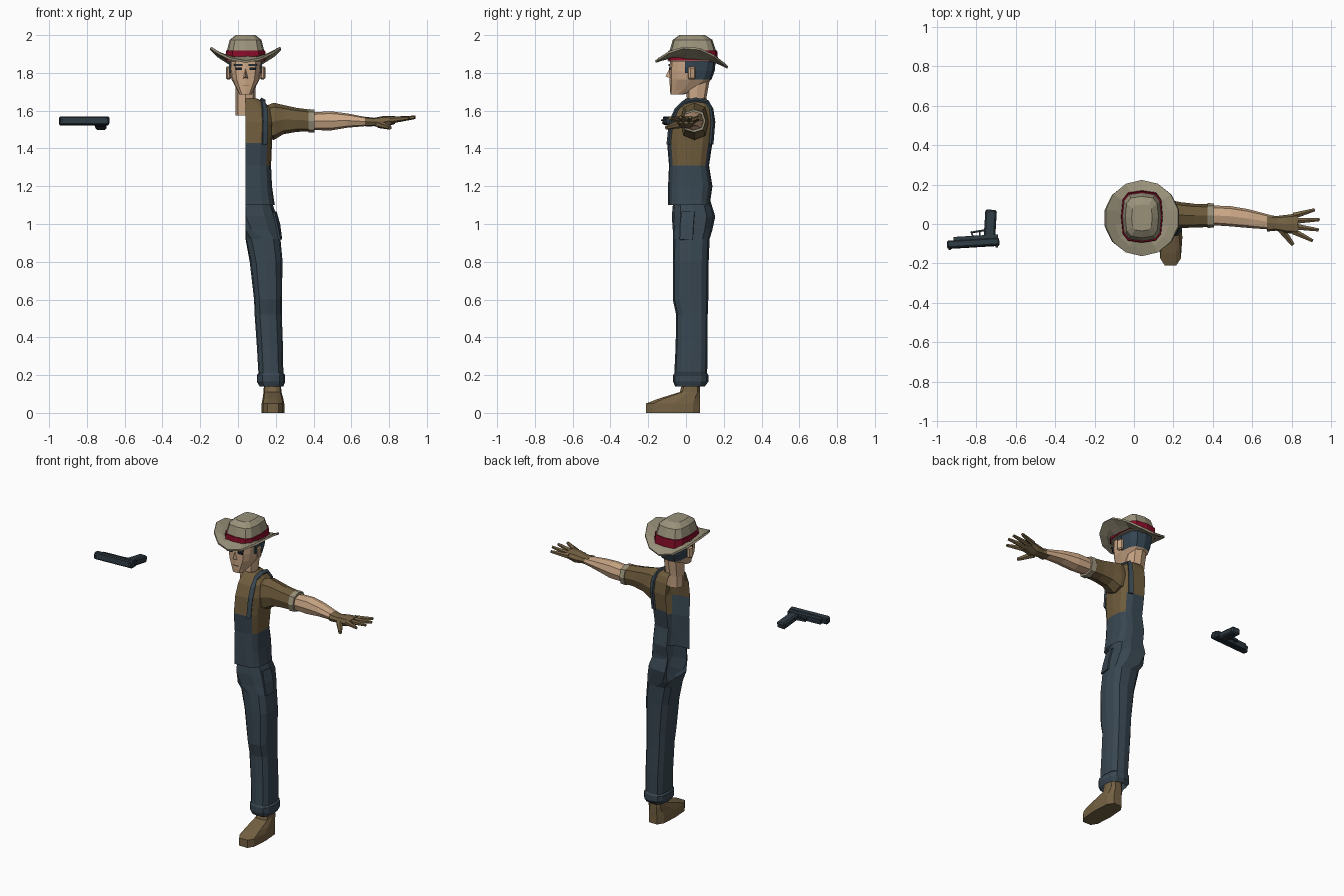
import bpy, bmesh, math
from mathutils import Matrix, Vector

if "Cube" in bpy.data.objects:
    bpy.data.objects.remove(bpy.data.objects["Cube"])

MID = 0.04  # plane where the half body is cut


def material(name, *rgb):
    m = bpy.data.materials.new(name)
    m.use_nodes = True
    m.diffuse_color = (*rgb, 1)
    m.node_tree.nodes["Principled BSDF"].inputs["Base Color"].default_value = (*rgb, 1)
    return m


denim = material("denim", .040, .062, .082)
shirt = material("brown shirt", .155, .105, .045)
skin = material("skin", .60, .39, .24)
felt = material("hat felt", .32, .285, .195)
red = material("red band", .24, .004, .022)
leather = material("leather", .175, .120, .056)
hair = material("hair", .035, .060, .085)
dark = material("dark eye", .012, .016, .022)
metal = material("gun metal", .026, .040, .052)


def finish(name, bm, mats, rule=None):
    bmesh.ops.recalc_face_normals(bm, faces=bm.faces)
    if rule:
        for f in bm.faces:
            f.material_index = rule(f.calc_center_median(), f.normal)
    me = bpy.data.meshes.new(name)
    bm.to_mesh(me)
    bm.free()
    for m in mats:
        me.materials.append(m)
    ob = bpy.data.objects.new(name, me)
    bpy.context.collection.objects.link(ob)
    return ob


def loft(name, mats, sections, axis="z", n=10, p=2.6, clip=None, caps=True, rule=None):
    """Skin rounded box sections (position, a0, a1, b0, b1) along an axis."""
    bm = bmesh.new()
    rings = []
    for pos, a0, a1, b0, b1 in sections:
        ring = []
        for i in range(n):
            t = math.tau * i / n
            c, s = (math.copysign(abs(v) ** (2 / p), v) for v in (math.cos(t), math.sin(t)))
            a = (a0 + a1) / 2 + c * (a1 - a0) / 2
            b = (b0 + b1) / 2 + s * (b1 - b0) / 2
            if clip is not None:
                a = max(a, clip)
            ring.append(bm.verts.new((a, b, pos) if axis == "z" else (pos, a, b)))
        rings.append(ring)
    for lo, hi in zip(rings, rings[1:]):
        for i in range(n):
            j = (i + 1) % n
            quad = (lo[i], lo[j], hi[j], hi[i])
            if clip is None or any(v.co.x > clip + 1e-4 for v in quad):
                bm.faces.new(quad)
    if caps:
        bm.faces.new(rings[0])
        bm.faces.new(rings[-1])
    bmesh.ops.delete(bm, geom=[v for v in bm.verts if not v.link_faces], context="VERTS")
    return finish(name, bm, mats, rule)


def limb(name, mat, a, b, r1, r2, sides=6):
    """Tapered prism between two points."""
    a, b = Vector(a), Vector(b)
    bm = bmesh.new()
    rot = (b - a).to_track_quat("Z", "Y").to_matrix().to_4x4()
    bmesh.ops.create_cone(bm, cap_ends=True, segments=sides, radius1=r1, radius2=r2,
                          depth=(b - a).length, matrix=Matrix.Translation((a + b) / 2) @ rot)
    return finish(name, bm, [mat])


def box(name, mat, centre, size, place=Matrix(), turn=0, bevel=0):
    bm = bmesh.new()
    m = place @ Matrix.Translation(centre) @ Matrix.Rotation(turn, 4, "Z") @ Matrix.Diagonal((*size, 1))
    bmesh.ops.create_cube(bm, size=1, matrix=m)
    if bevel:
        bmesh.ops.bevel(bm, geom=bm.edges[:], offset=bevel, segments=1, affect="EDGES")
    return finish(name, bm, [mat])


# Half torso: overalls bib below, shirt above and around the armhole
def bib_rule(c, n):
    return 0 if c.z < 1.31 or (c.z < 1.43 and abs(n.x) < .75) else 1


torso = loft("torso", [denim, shirt], [
    (z, 2 * MID - x, x, y0, y1) for z, x, y0, y1 in [
        (1.10, .195, -.095, .13), (1.13, .19, -.095, .13), (1.20, .18, -.095, .14),
        (1.31, .175, -.09, .122), (1.43, .18, -.1, .14), (1.54, .185, -.085, .15),
        (1.61, .175, -.055, .14), (1.645, .14, -.02, .125), (1.665, .10, .0, .105)]],
    n=16, p=3.4, clip=MID, caps=False, rule=bib_rule)


def strip(name, path, half, side, target, offset):
    """Flat band pulled onto a body part."""
    bm = bmesh.new()
    rows = []
    for pt in path:
        rows.append([bm.verts.new(Vector(pt) + Vector(side) * k * half) for k in (-1, 1)])
    for r, s in zip(rows, rows[1:]):
        bm.faces.new((r[0], r[1], s[1], s[0]))
    ob = finish(name, bm, [denim])
    wrap = ob.modifiers.new("wrap", "SHRINKWRAP")
    wrap.target = target
    wrap.wrap_mode = "OUTSIDE_SURFACE"
    wrap.offset = offset
    thick = ob.modifiers.new("thick", "SOLIDIFY")
    thick.thickness = .012
    thick.offset = 0
    return ob


strip("shoulder_strap", [(.15, -.11, 1.42), (.15, -.10, 1.49), (.15, -.09, 1.55), (.148, -.065, 1.61),
                         (.142, -.02, 1.66), (.14, .05, 1.675), (.142, .12, 1.66), (.148, .15, 1.61),
                         (.15, .16, 1.54), (.148, .155, 1.48), (.145, .15, 1.42)],
      .015, (1, 0, 0), torso, .008)

# Trouser leg with hem
leg = loft("trouser_leg", [denim], [
    (.14, .115, .24, -.058, .10), (.165, .10, .25, -.068, .118), (.20, .10, .25, -.068, .118),
    (.21, .108, .24, -.062, .112), (.35, .10, .238, -.055, .115), (.52, .088, .232, -.052, .115),
    (.60, .085, .232, -.07, .118), (.80, .062, .236, -.07, .12), (.92, .035, .225, -.068, .125),
    (.97, -.08, .22, -.07, .14), (1.04, -.12, .205, -.075, .155), (1.12, -.10, .178, -.068, .13)],
    n=12, p=2.8, clip=MID, caps=False)
strip("side_pocket", [(.24, .01, 1.08), (.24, .0, 1.0), (.25, -.005, .92)], .045, (0, 1, 0), leg, .004)

# Boot
loft("boot", [leather], [
    (0, .125, .245, -.215, .078), (.05, .125, .245, -.215, .078), (.075, .13, .24, -.15, .078),
    (.11, .135, .23, -.035, .077), (.19, .14, .225, -.01, .076)], p=3.2)

# Arm, running along x
loft("sleeve", [shirt], [
    (.13, -.03, .12, 1.46, 1.62), (.19, -.03, .12, 1.445, 1.642), (.24, -.02, .11, 1.475, 1.63),
    (.31, -.018, .102, 1.488, 1.615), (.385, -.015, .10, 1.49, 1.605)], axis="x", n=8)
loft("sleeve_cuff", [felt], [
    (.372, -.02, .106, 1.483, 1.608), (.405, -.018, .104, 1.485, 1.606)], axis="x", n=8)
loft("forearm", [skin], [
    (.38, -.005, .095, 1.498, 1.59), (.49, -.012, .09, 1.495, 1.597), (.58, -.02, .075, 1.51, 1.585),
    (.72, -.03, .038, 1.522, 1.558)], axis="x", n=8)
loft("glove_palm", [leather], [
    (.675, -.038, .047, 1.515, 1.568), (.72, -.034, .04, 1.518, 1.562), (.77, -.045, .046, 1.508, 1.572),
    (.83, -.052, .054, 1.53, 1.572)], axis="x", n=8)
for label, base, tip in [("little", .042, (.915, .072, 1.562)), ("ring", .016, (.94, .022, 1.565)),
                         ("middle", -.012, (.935, -.03, 1.565)), ("index", -.038, (.905, -.085, 1.56))]:
    limb(label + "_finger", leather, (.81, base, 1.55), tip, .018, .009)
limb("thumb", leather, (.745, -.025, 1.53), (.805, -.105, 1.51), .022, .011)

# Neck and head
loft("neck", [skin], [
    (1.575, -.012, .092, .01, .10), (1.65, -.012, .092, .005, .105), (1.76, -.015, .095, .0, .125)], n=8)


def hair_rule(c, n):
    return 1 if c.y > .03 and c.z > 1.765 else 0


loft("head", [skin, hair], [
    (1.685, .008, .072, -.082, -.015), (1.71, -.005, .085, -.085, .06), (1.765, -.034, .114, -.087, .135),
    (1.81, -.042, .122, -.088, .152), (1.85, -.045, .125, -.085, .156), (1.90, -.045, .125, -.08, .15)],
    n=12, p=3, rule=hair_rule)

# Wedge nose
bm = bmesh.new()
v = [bm.verts.new(c) for c in [(MID, -.08, 1.84), (MID - .014, -.082, 1.77),
                               (MID + .014, -.082, 1.77), (MID, -.108, 1.782)]]
for f in ((0, 1, 3), (0, 3, 2), (1, 2, 3), (0, 2, 1)):
    bm.faces.new([v[i] for i in f])
finish("nose", bm, [skin])

for s, label in ((1, "left"), (-1, "right")):
    box(label + "_eye", dark, (MID + s * .037, -.086, 1.822), (.034, .009, .014))
    box(label + "_brow", hair, (MID + s * .038, -.088, 1.842), (.044, .009, .01))
    box(label + "_sideburn", hair, (MID + s * .083, .015, 1.83), (.009, .04, .06))
    box(label + "_ear", skin, (MID + s * .09, .03, 1.80), (.022, .04, .07), turn=s * .4, bevel=.008)
box("mouth", leather, (MID, -.083, 1.732), (.034, .008, .004))

# Hat crown and band
loft("hat_crown", [felt], [
    (1.86, -.062, .142, -.092, .165), (1.92, -.058, .138, -.086, .158), (1.975, -.044, .124, -.07, .14),
    (2.0, -.012, .092, -.035, .10)], n=12, p=3.4)
loft("hat_band", [red], [
    (1.865, -.067, .147, -.097, .170), (1.918, -.064, .144, -.092, .165)], n=12, p=3.4)

# Brim: drops at front and back, curls up at the sides
bm = bmesh.new()
N, rings = 14, []
for t in (0, .5, 1):
    ring = []
    for i in range(N):
        a = math.tau * (i + .5) / N
        dx = math.cos(a) * (.095 + .092 * t)
        y = .03 + math.sin(a) * (.12 + .073 * t)
        z = 1.882 - .03 * t + .09 * t * math.cos(a) ** 2 - .08 * y
        ring.append(bm.verts.new((MID + dx, y, z)))
    rings.append(ring)
for lo, hi in zip(rings, rings[1:]):
    for i in range(N):
        j = (i + 1) % N
        bm.faces.new((lo[i], lo[j], hi[j], hi[i]))
brim = finish("hat_brim", bm, [felt])
brim.modifiers.new("thick", "SOLIDIFY").thickness = .012

# Pistol lying on its side, grip towards the back
P = Matrix.Translation((-.815, -.09, 1.545)) @ Matrix.Rotation(.06, 4, "Z") @ Matrix.Rotation(-.14, 4, "X")
box("pistol_slide", metal, (0, -.008, 0), (.265, .038, .044), P, bevel=.006)
box("pistol_frame", metal, (.015, .016, 0), (.225, .024, .036), P)
box("pistol_grip", metal, (.092, .085, -.005), (.058, .145, .042), P, turn=-.12, bevel=.008)
box("trigger_guard", metal, (.03, .052, 0), (.06, .008, .016), P, turn=.1)
box("guard_front", metal, (-.002, .036, 0), (.008, .034, .016), P, turn=.3)
box("trigger", metal, (.036, .036, 0), (.008, .026, .01), P)
box("front_sight", metal, (-.12, -.03, 0), (.012, .01, .008), P)
box("rear_sight", metal, (.118, -.03, 0), (.014, .01, .024), P)
